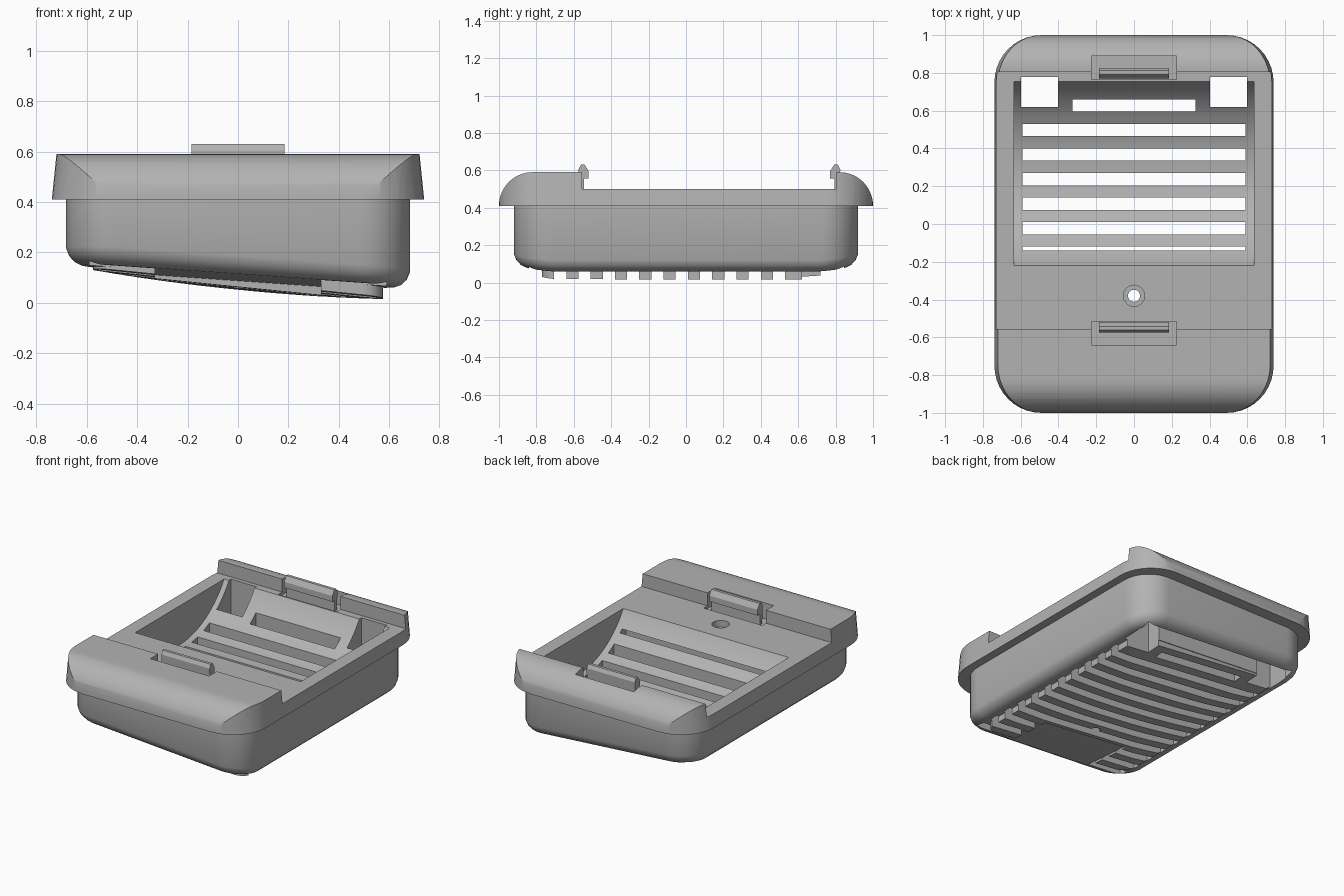
import bpy, bmesh, math

cube = bpy.data.objects.get("Cube")
if cube:
    bpy.data.objects.remove(cube)

grey = bpy.data.materials.new("plain_grey")
grey.use_nodes = True
grey.diffuse_color = (0.45, 0.45, 0.45, 1)
grey.node_tree.nodes["Principled BSDF"].inputs["Base Color"].default_value = (0.45, 0.45, 0.45, 1)


def loft(name, rings):
    """Closed solid through rings of equal point count."""
    bm = bmesh.new()
    loops = [[bm.verts.new(p) for p in ring] for ring in rings]
    n = len(loops[0])
    for a, b in zip(loops, loops[1:]):
        for i in range(n):
            j = (i + 1) % n
            bm.faces.new((a[i], a[j], b[j], b[i]))
    bm.faces.new(loops[0])
    bm.faces.new(loops[-1])
    bmesh.ops.recalc_face_normals(bm, faces=bm.faces)
    mesh = bpy.data.meshes.new(name)
    bm.to_mesh(mesh)
    bm.free()
    mesh.materials.append(grey)
    ob = bpy.data.objects.new(name, mesh)
    bpy.context.collection.objects.link(ob)
    return ob


def outline(hx, hy, r, steps=10):
    """Rounded rectangle in plan."""
    pts = []
    for k, (sx, sy) in enumerate(((1, 1), (-1, 1), (-1, -1), (1, -1))):
        for i in range(steps + 1):
            a = (k + i / steps) * math.pi / 2
            pts.append((sx * (hx - r) + r * math.cos(a), sy * (hy - r) + r * math.sin(a)))
    return pts


def extrude_x(name, profile, half):
    return loft(name, [[(x, y, z) for y, z in profile] for x in (-half, half)])


def box(name, x0, x1, y0, y1, z0, z1):
    return loft(name, [[(x0, y0, z), (x1, y0, z), (x1, y1, z), (x0, y1, z)] for z in (z0, z1)])


def cylinder(name, r, y, z0, z1, n=32):
    ring = [(r * math.cos(math.tau * i / n), y + r * math.sin(math.tau * i / n)) for i in range(n)]
    return loft(name, [[(a, b, z) for a, b in ring] for z in (z0, z1)])


def combine(target, tool, operation):
    mod = target.modifiers.new("combine", "BOOLEAN")
    mod.object, mod.operation, mod.solver = tool, operation, "EXACT"
    bpy.context.view_layer.objects.active = target
    bpy.ops.object.modifier_apply(modifier=mod.name)
    bpy.data.objects.remove(tool)


# Tilted, crowned undersides
def body_under(x, y):
    return 0.075 - 0.07 * x + 0.055 * y * y


def fin_under(x, y):
    return 0.052 - 0.1 * x + 0.05 * y * y


SHRINK = (0.85, 0.7, 0.55, 0.4, 0.25, 0.1)

# Lower body with a rounded bottom edge
full = outline(0.682, 0.92, 0.2)
rings = [[(x, y, 0.43) for x, y in full]]
for inset, lift in ((0, 0.065), (0.012, 0.035), (0.035, 0.012), (0.065, 0)):
    ring = outline(0.682 - inset, 0.92 - inset, 0.2 - inset)
    rings.append([(x, y, body_under(x, y) + lift) for x, y in ring])
inner = outline(0.617, 0.855, 0.135)
for s in SHRINK:
    rings.append([(x * s, y * s, body_under(x * s, y * s)) for x, y in inner])
shell = loft("tray_shell", rings)

# Block that becomes the cooling fins, open at the front middle
fin_plan = outline(0.575, 0.745, 0.08)
rings = [[(x, y - 0.025, 0.3) for x, y in fin_plan]]
for s in (1,) + SHRINK:
    rings.append([(x * s, y * s - 0.025, fin_under(x * s, y * s - 0.025)) for x, y in fin_plan])
fins = loft("fin_block", rings)
combine(fins, box("front_gap", -0.33, 0.33, -0.9, -0.475, -0.1, 0.35), "DIFFERENCE")
combine(shell, fins, "UNION")

# Upper flange: stepped side profile trimmed by a tapered plan
arc = [(0.82 + 0.18 * math.cos(math.radians(a)), 0.41 + 0.18 * math.sin(math.radians(a)))
       for a in range(0, 91, 6)]
profile = arc + [(0.805, 0.59), (0.805, 0.5), (-0.555, 0.5), (-0.555, 0.59)]
profile += [(-y, z) for y, z in reversed(arc)]
flange = extrude_x("flange", profile, 0.9)
plan = outline(0.74, 1.0, 0.25)
taper = loft("taper", [[(x * s, y, z) for x, y in plan] for z, s in ((0.4, 1.0), (0.62, 0.97))])
combine(flange, taper, "INTERSECT")
combine(shell, flange, "UNION")

# Scooped cavity
scoop = [(0.2675 + 0.575 * math.cos(math.tau * i / 96), 0.805 + 0.575 * math.sin(math.tau * i / 96))
         for i in range(96)]
combine(shell, extrude_x("scoop", scoop, 0.635), "DIFFERENCE")

# Grooves between the fins; some reach into the scoop as slots
for i in range(11):
    y = -0.705 + 0.13 * i
    spans = [(-0.59, 0.59)]
    if i < 2:
        spans = [(-0.59, -0.33), (0.33, 0.59)]
    elif i == 10:
        spans = [(-0.325, 0.325)]
    for x0, x1 in spans:
        combine(shell, box("groove", x0, x1, y, y + 0.065, -0.1, 0.4), "DIFFERENCE")
for x0, x1 in ((-0.59, -0.33), (0.33, 0.59)):
    combine(shell, box("front_groove", x0, x1, -0.84, -0.77, -0.1, 0.25), "DIFFERENCE")
combine(shell, box("back_groove", -0.59, 0.59, 0.725, 0.845, -0.1, 0.25), "DIFFERENCE")

# Corner openings and screw hole
for x in (-0.5, 0.5):
    combine(shell, box("corner_opening", x - 0.098, x + 0.098, 0.62, 0.778, -0.1, 0.55), "DIFFERENCE")
combine(shell, cylinder("screw_hole", 0.032, -0.38, -0.1, 0.55), "DIFFERENCE")
combine(shell, cylinder("screw_seat", 0.056, -0.38, 0.455, 0.55), "DIFFERENCE")

# Snap clips in their pockets, mirrored front to back
hook = [(-0.57, 0.46), (-0.545, 0.46), (-0.545, 0.555), (-0.52, 0.555), (-0.52, 0.595),
        (-0.542, 0.63), (-0.562, 0.63), (-0.575, 0.605)]
for name, flip in (("front_clip", 1), ("back_clip", -1)):
    def place(y):
        return y if flip == 1 else 0.25 - y
    y0, y1 = sorted((place(-0.64), place(-0.515)))
    combine(shell, box("clip_pocket", -0.225, 0.225, y0, y1, 0.48, 0.7), "DIFFERENCE")
    extrude_x(name, [(place(y), z) for y, z in hook], 0.185)

bpy.ops.object.select_all(action="DESELECT")
shell.select_set(True)
bpy.context.view_layer.objects.active = shell
bpy.ops.object.shade_smooth_by_angle(angle=math.radians(28))
